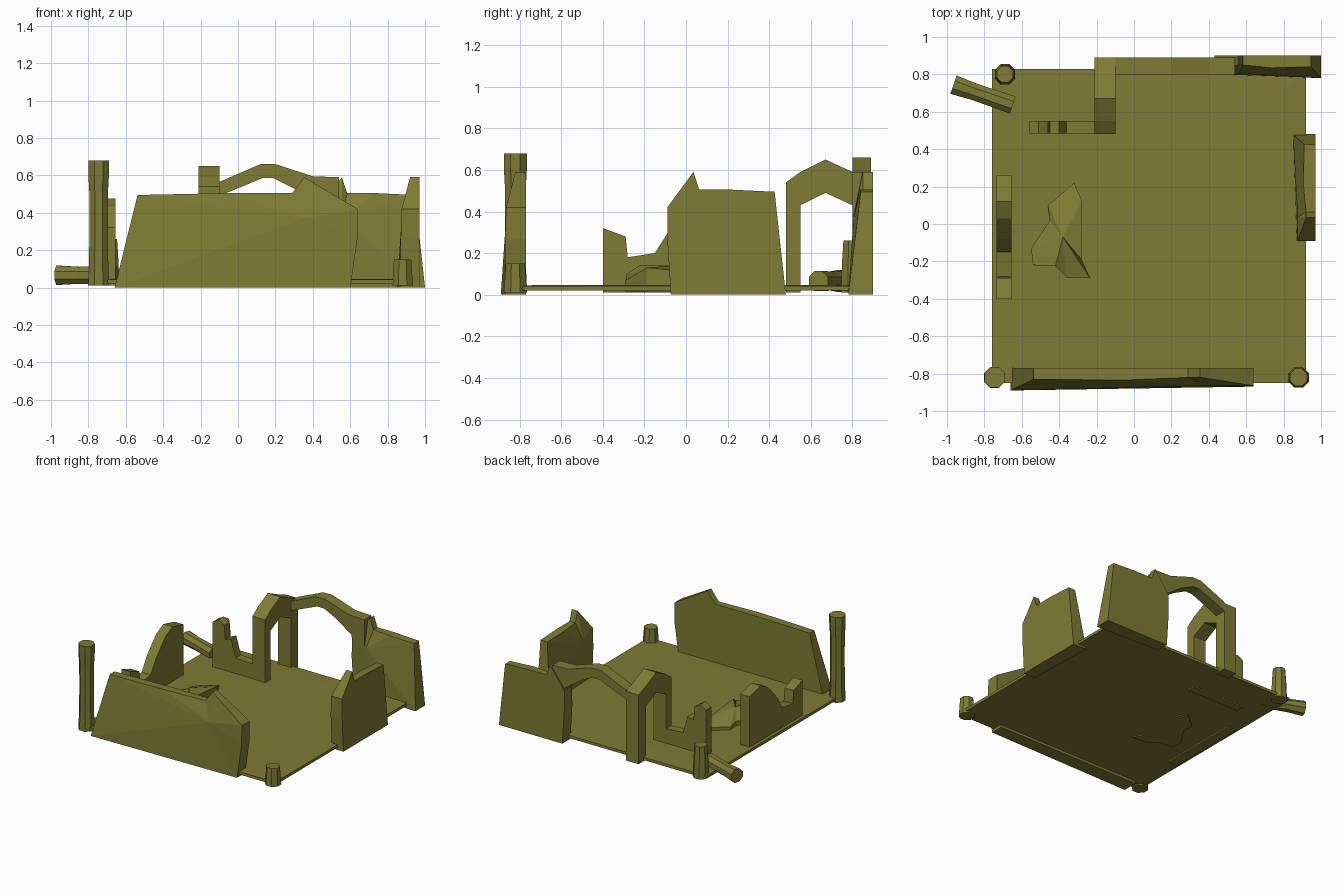
import bpy, bmesh, math
from mathutils import Vector

if "Cube" in bpy.data.objects:
    bpy.data.objects.remove(bpy.data.objects["Cube"])

mat = bpy.data.materials.new("mossy_stone")
mat.diffuse_color = (0.21, 0.20, 0.035, 1)
mat.use_nodes = True
mat.node_tree.nodes["Principled BSDF"].inputs["Base Color"].default_value = mat.diffuse_color


def make(name, verts, faces):
    bm = bmesh.new()
    vs = [bm.verts.new(v) for v in verts]
    for f in faces:
        bm.faces.new([vs[i] for i in f])
    bmesh.ops.recalc_face_normals(bm, faces=bm.faces)
    me = bpy.data.meshes.new(name)
    bm.to_mesh(me)
    bm.free()
    me.materials.append(mat)
    ob = bpy.data.objects.new(name, me)
    bpy.context.collection.objects.link(ob)
    return ob


def prism(name, profile, lo, hi, axis):
    """Extrude an (along, z) profile between lo and hi on the given axis."""
    def put(p, d):
        return (d, p[0], p[1]) if axis == 'x' else (p[0], d, p[1])
    n = len(profile)
    verts = [put(p, lo) for p in profile] + [put(p, hi) for p in profile]
    faces = [list(range(n)), list(range(n, 2 * n))]
    faces += [[i, (i + 1) % n, (i + 1) % n + n, i + n] for i in range(n)]
    return make(name, verts, faces)


def column(name, base, direction, rings, sides=8):
    """Faceted column: rings are (distance along direction, radius)."""
    q = Vector(direction).to_track_quat('Z', 'Y')
    verts, faces = [], []
    for d, r in rings:
        for k in range(sides):
            a = 2 * math.pi * (k + 0.5) / sides
            verts.append(Vector(base) + q @ Vector((r * math.cos(a), r * math.sin(a), d)))
    for j in range(len(rings) - 1):
        for k in range(sides):
            m = (k + 1) % sides
            faces.append([j * sides + k, j * sides + m, (j + 1) * sides + m, (j + 1) * sides + k])
    top = (len(rings) - 1) * sides
    faces += [list(range(sides)), list(range(top, top + sides))]
    return make(name, verts, faces)


# Broken wall outline: along, height, thickness at the rough face
WALL = [(0.03, 0, 0.10), (0, 0.27, 0.10), (0, 0.42, 0.095), (0.22, 0.59, 0.05),
        (0.27, 0.505, 0.05), (0.54, 0.505, 0.065), (0.905, 0.495, 0.06), (1, 0, 0.12)]


def broken_wall(name, place):
    n = len(WALL)
    verts = [place(u, z, 0) for u, z, w in WALL]
    verts += [place(u, z, w) for u, z, w in WALL]
    verts.append(place(0.22, 0.37, 0.095))
    faces = [list(range(n))]
    for i in range(n):
        j = (i + 1) % n
        faces += [[i, j, j + n, i + n], [i + n, j + n, 2 * n]]
    return make(name, verts, faces)


broken_wall("front_wall", lambda u, z, w: (0.64 - 1.30 * u, -0.77 - w, z))
broken_wall("right_wall", lambda u, z, w: (0.97 - w, -0.09 + 0.57 * u, z))
broken_wall("back_wall", lambda u, z, w: (0.43 + 0.57 * u, 0.90 - w, z))

# Floor slab with a slightly sloped rim
rim = [(-0.76, -0.85), (0.92, -0.85), (0.92, 0.83), (-0.76, 0.83)]
inner = [(-0.64, -0.73), (0.80, -0.73), (0.80, 0.71), (-0.64, 0.71)]
verts = [(x, y, 0.02) for x, y in rim] + [(x, y, 0.042) for x, y in rim]
verts += [(x, y, 0.046) for x, y in inner]
faces = [[0, 1, 2, 3], [8, 9, 10, 11]]
for i in range(4):
    j = (i + 1) % 4
    faces += [[i, j, j + 4, i + 4], [i + 4, j + 4, j + 8, i + 8]]
make("floor", verts, faces)

# Columns: one tall, two broken, one fallen
column("tall_column", (-0.745, -0.82, 0.01), (0, 0, 1),
       [(0, 0.061), (0.10, 0.056), (0.30, 0.053), (0.50, 0.054), (0.60, 0.06), (0.67, 0.06)])
column("short_column", (0.88, -0.82, 0.01), (0, 0, 1), [(0, 0.06), (0.14, 0.05)])
column("stub_column", (-0.69, 0.80, 0.01), (0, 0, 1), [(0, 0.06), (0.15, 0.054), (0.25, 0.047)])
column("fallen_column", (-0.965, 0.745, 0.066), (0.32, -0.11, 0.0),
       [(0, 0.056), (0.12, 0.049), (0.335, 0.052)])

# Left ruined wall
prism("left_wall", [(-0.40, 0.01), (-0.40, 0.32), (-0.29, 0.28), (-0.28, 0.18), (-0.15, 0.20),
                    (-0.08, 0.31), (0.03, 0.43), (0.12, 0.475), (0.26, 0.44), (0.26, 0.01)],
      -0.735, -0.655, 'x')

# Low stepped wall running to the arch leg
prism("low_wall", [(-0.56, 0.01), (-0.56, 0.40), (-0.51, 0.43), (-0.46, 0.40), (-0.45, 0.29),
                   (-0.40, 0.31), (-0.36, 0.17), (-0.205, 0.16), (-0.205, 0.01)],
      0.485, 0.55, 'y')

# Side arch standing on two legs
prism("side_arch", [(0.48, 0.01), (0.48, 0.54), (0.55, 0.59), (0.67, 0.65), (0.80, 0.59),
                    (0.89, 0.555), (0.89, 0.01), (0.80, 0.01), (0.80, 0.43), (0.67, 0.49),
                    (0.55, 0.43), (0.55, 0.01)], -0.21, -0.10, 'x')

# Back arch from the corner leg to the back wall
prism("back_arch", [(-0.10, 0.565), (0.12, 0.66), (0.20, 0.66), (0.40, 0.595), (0.54, 0.59),
                    (0.54, 0.01), (0.45, 0.01), (0.43, 0.44), (0.30, 0.53), (0.19, 0.585),
                    (0.13, 0.585), (-0.10, 0.49)], 0.80, 0.89, 'y')

# Fallen rubble slab: outer edge rising to a ridge
outline = [(-0.32, 0.22), (-0.28, 0.13), (-0.28, -0.19), (-0.235, -0.29), (-0.36, -0.285),
           (-0.42, -0.225), (-0.54, -0.22), (-0.55, -0.13), (-0.45, 0.02), (-0.46, 0.10)]
heights = [0.07, 0.10, 0.13, 0.07, 0.10, 0.14, 0.09, 0.07, 0.08, 0.07]
n = len(outline)
verts = [(x, y, 0.012) for x, y in outline]
verts += [(x, y, z) for (x, y), z in zip(outline, heights)] + [(-0.38, -0.07, 0.14)]
faces = [list(range(n))]
for i in range(n):
    j = (i + 1) % n
    faces += [[i, j, j + n, i + n], [i + n, j + n, 2 * n]]
make("rubble_slab", verts, faces)
